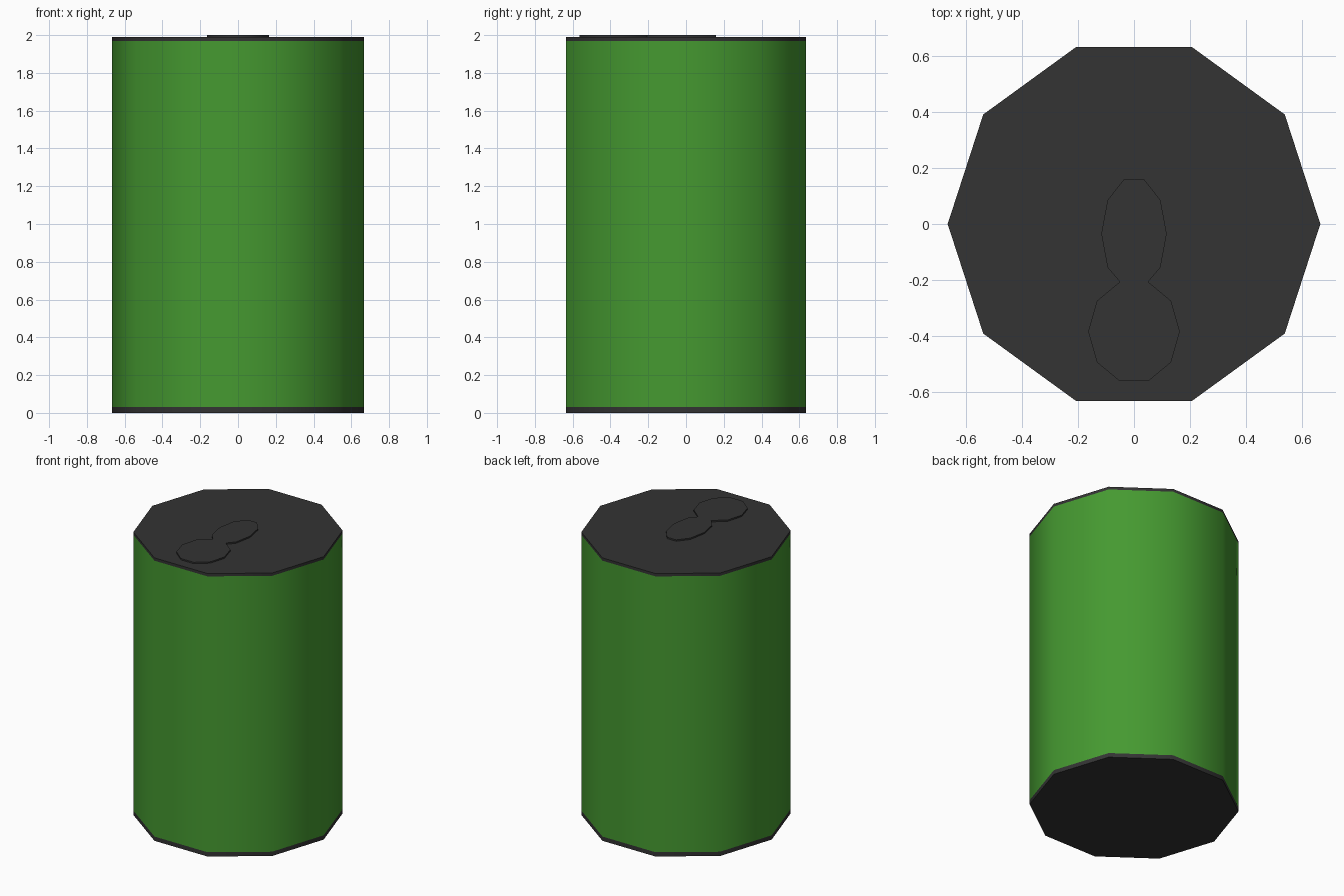
import bpy, bmesh
from math import cos, sin, pi, radians

if "Cube" in bpy.data.objects:
    bpy.data.objects.remove(bpy.data.objects["Cube"])

SIDES = 10


def material(name, rgb):
    mat = bpy.data.materials.new(name)
    mat.diffuse_color = (*rgb, 1)
    mat.use_nodes = True
    mat.node_tree.nodes["Principled BSDF"].inputs["Base Color"].default_value = mat.diffuse_color
    return mat


def ellipse(rx, ry, cy=0, first=0, last=SIDES - 1):
    """Points first..last of a ten-sided ellipse, counter-clockwise from +x."""
    return [(rx * cos(2 * pi * i / SIDES), cy + ry * sin(2 * pi * i / SIDES))
            for i in range(first, last + 1)]


def prism(name, outline, z0, z1, mat, bottom=True, top=True):
    """Extrude an outline from z0 to z1, optionally capping the ends."""
    bm = bmesh.new()
    low = [bm.verts.new((x, y, z0)) for x, y in outline]
    high = [bm.verts.new((x, y, z1)) for x, y in outline]
    n = len(outline)
    for i in range(n):
        j = (i + 1) % n
        bm.faces.new((low[i], low[j], high[j], high[i]))
    if bottom:
        bm.faces.new(low[::-1])
    if top:
        bm.faces.new(high)
    mesh = bpy.data.meshes.new(name)
    bm.to_mesh(mesh)
    bm.free()
    obj = bpy.data.objects.new(name, mesh)
    bpy.context.collection.objects.link(obj)
    mesh.materials.append(mat)
    # smooth round the wall, sharp at the rims
    bpy.ops.object.select_all(action='DESELECT')
    obj.select_set(True)
    bpy.context.view_layer.objects.active = obj
    bpy.ops.object.shade_smooth_by_angle(angle=radians(50))
    return obj


green = material("green_paint", (0.06, 0.32, 0.03))
dark = material("dark_metal", (0.033, 0.033, 0.033))

# Can: base rim, painted wall, lid
can = ellipse(0.667, 0.667)
prism("base_rim", can, 0, 0.03, dark, top=False)
prism("can_wall", can, 0.03, 1.97, green, bottom=False, top=False)
prism("lid", can, 1.97, 1.99, dark, bottom=False)

# Pull tab: narrow lobe joined to a wider lobe at a pinched neck
narrow = ellipse(0.117, 0.205, -0.035, -1, 6)
wide = ellipse(0.164, 0.187, -0.385, 3, 12)
prism("pull_tab", narrow + wide, 1.99, 2.0, dark, bottom=False)
